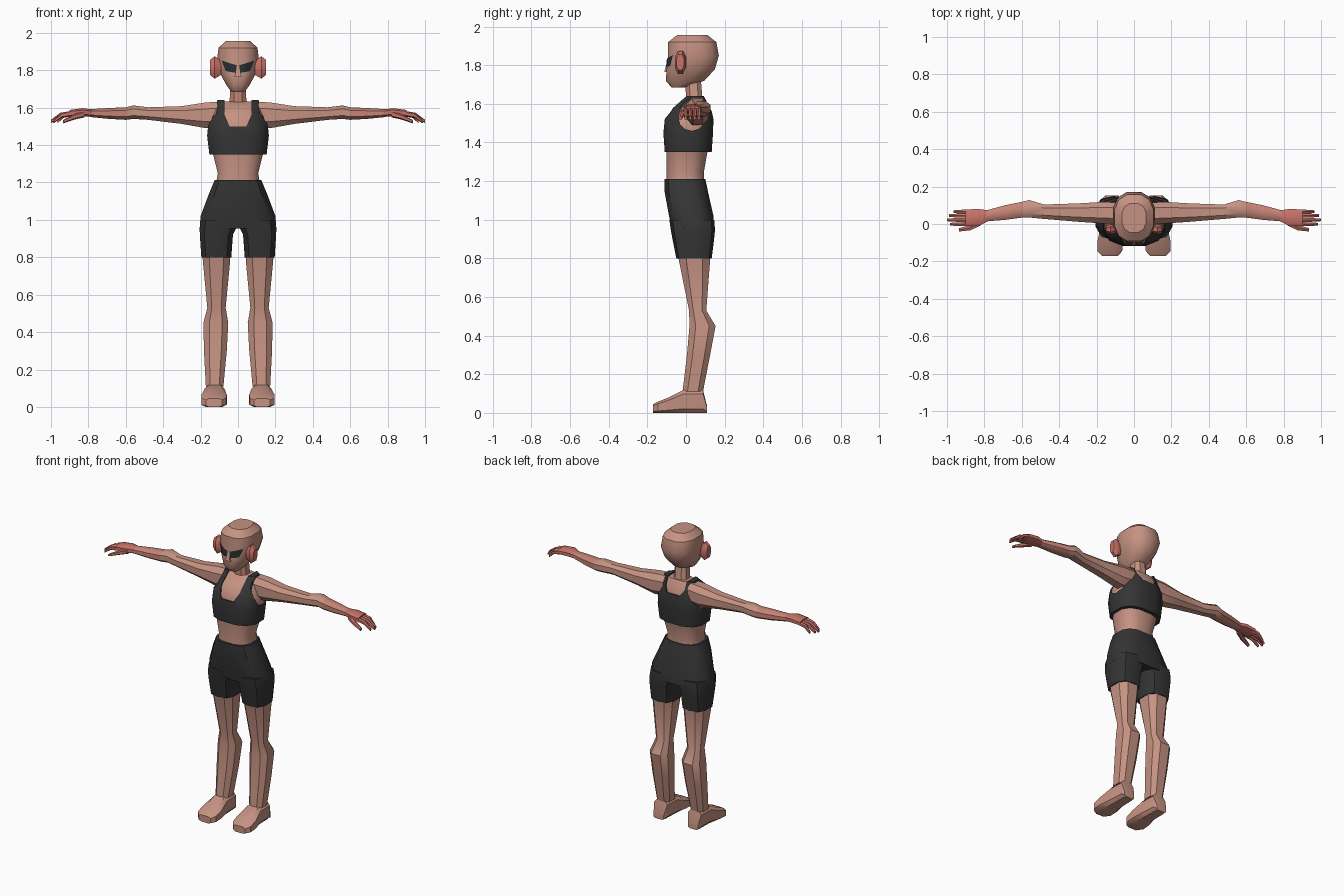
import bpy, bmesh, math
from mathutils import Vector
from mathutils.bvhtree import BVHTree

if "Cube" in bpy.data.objects:
    bpy.data.objects.remove(bpy.data.objects["Cube"])


def material(name, r, g, b):
    m = bpy.data.materials.new(name)
    m.diffuse_color = (r, g, b, 1)
    m.use_nodes = True
    m.node_tree.nodes["Principled BSDF"].inputs["Base Color"].default_value = m.diffuse_color
    return m


SKIN = material("skin", 0.56, 0.29, 0.225)
PINK = material("warm skin", 0.57, 0.23, 0.18)
RED = material("flushed skin", 0.58, 0.17, 0.14)
CLOTH = material("charcoal cloth", 0.035, 0.035, 0.035)
EYE = material("dark eye", 0.022, 0.026, 0.028)


def finish(name, bm, mats, mirror=False, angle=38):
    bmesh.ops.recalc_face_normals(bm, faces=bm.faces)
    me = bpy.data.meshes.new(name)
    bm.to_mesh(me)
    bm.free()
    ob = bpy.data.objects.new(name, me)
    bpy.context.collection.objects.link(ob)
    for m in mats:
        me.materials.append(m)
    bpy.ops.object.select_all(action='DESELECT')
    ob.select_set(True)
    bpy.context.view_layer.objects.active = ob
    bpy.ops.object.shade_smooth_by_angle(angle=math.radians(angle))
    if mirror:
        ob.modifiers.new("mirror", 'MIRROR').use_mirror_merge = False
    return ob


def loft(name, axis, rings, mats, n=8, e=0.8, mirror=False, rule=None, angle=38):
    """Skin rounded sections (position, lo_a, hi_a, lo_b, hi_b) along an axis."""
    bm = bmesh.new()
    ua, ub = [i for i in range(3) if i != axis]
    f = lambda v: math.copysign(abs(v) ** e, v)
    big = f(math.cos(math.pi / n))
    loops = []
    for p, a0, a1, b0, b1 in rings:
        loop = []
        for i in range(n):
            t = 2 * math.pi * (i + 0.5) / n
            co = Vector((0, 0, 0))
            co[axis] = p
            co[ua] = (a0 + a1) / 2 + (a1 - a0) / 2 * f(math.cos(t)) / big
            co[ub] = (b0 + b1) / 2 + (b1 - b0) / 2 * f(math.sin(t)) / big
            loop.append(bm.verts.new(co))
        loops.append(loop)
    for l, m in zip(loops, loops[1:]):
        for i in range(n):
            j = (i + 1) % n
            bm.faces.new((l[i], l[j], m[j], m[i]))
    bm.faces.new(loops[0])
    bm.faces.new(loops[-1])
    bmesh.ops.recalc_face_normals(bm, faces=bm.faces)
    if rule:
        for face in bm.faces:
            face.material_index = rule(face)
    return finish(name, bm, mats, mirror, angle)


def prism(name, axis, outline, lo, hi):
    """Extrude an outline along an axis, used as a cutter."""
    bm = bmesh.new()
    ends = []
    for d in (lo, hi):
        vs = []
        for a, b in outline:
            vs.append(bm.verts.new((d, a, b) if axis == 0 else (a, d, b)))
        ends.append(vs)
    k = len(outline)
    for i in range(k):
        j = (i + 1) % k
        bm.faces.new((ends[0][i], ends[0][j], ends[1][j], ends[1][i]))
    bm.faces.new(ends[0])
    bm.faces.new(ends[1])
    return finish(name, bm, [CLOTH])


def circle(a, b, r, n=12):
    return [(a + r * math.cos(2 * math.pi * i / n), b + r * math.sin(2 * math.pi * i / n))
            for i in range(n)]


# Head, neck and ears
head = loft("head", 2, [
    (1.685, -0.035, 0.035, -0.075, 0.0), (1.72, -0.062, 0.062, -0.105, 0.095),
    (1.78, -0.094, 0.094, -0.1, 0.15), (1.85, -0.113, 0.113, -0.092, 0.17),
    (1.92, -0.104, 0.104, -0.092, 0.157), (1.957, -0.065, 0.065, -0.045, 0.11)],
    [SKIN], n=12)
loft("neck", 2, [(1.58, -0.06, 0.06, 0.0, 0.1), (1.63, -0.045, 0.045, 0.0, 0.085),
                 (1.75, -0.04, 0.04, -0.005, 0.075)], [SKIN, PINK],
     rule=lambda f: 1 if f.normal.y < -0.5 else 0)
loft("ear", 0, [(0.09, -0.045, -0.01, 1.775, 1.85), (0.125, -0.058, 0.0, 1.755, 1.875),
                (0.15, -0.05, -0.01, 1.775, 1.855)], [RED], e=0.9, mirror=True)
loft("nose", 2, [(1.765, -0.02, 0.02, -0.112, -0.08), (1.785, -0.012, 0.012, -0.108, -0.08),
                 (1.82, -0.005, 0.005, -0.096, -0.08)], [SKIN], n=4)

# Eyes: thin patches laid onto the face
tree = BVHTree.FromPolygons([v.co for v in head.data.vertices],
                            [p.vertices for p in head.data.polygons])
corners = [Vector(c) for c in ((0.006, 1.826), (0.088, 1.852), (0.066, 1.796), (0.012, 1.786))]
bm = bmesh.new()
grid = []
for i in range(7):
    u = i / 6
    row = []
    for j in range(4):
        p = corners[0].lerp(corners[1], u).lerp(corners[3].lerp(corners[2], u), j / 3)
        hit = tree.ray_cast(Vector((p.x, -1, p.y)), Vector((0, 1, 0)))[0]
        row.append(bm.verts.new((p.x, hit.y - 0.005, p.y)))
    grid.append(row)
for r, s in zip(grid, grid[1:]):
    for j in range(3):
        bm.faces.new((r[j], s[j], s[j + 1], r[j + 1]))
eye = finish("eye", bm, [EYE], mirror=True)
if eye.data.polygons[0].normal.y > 0:
    eye.data.flip_normals()

# Torso, and the top as a slightly larger shell over it
body = [(1.35, 0.148, -0.105, 0.128), (1.45, 0.16, -0.112, 0.135), (1.52, 0.153, -0.105, 0.137),
        (1.58, 0.125, -0.07, 0.125), (1.635, 0.105, 0.0, 0.095)]


def shell(g):
    return [(z + (g if z > 1.6 else 0), -x - g, x + g, a - g, b + g) for z, x, a, b in body]


loft("torso", 2, [(1.19, -0.118, 0.118, -0.1, 0.095), (1.25, -0.108, 0.108, -0.1, 0.093),
                  (1.345, -0.132, 0.132, -0.1, 0.11)] + shell(-0.003)[1:], [SKIN], n=12, e=0.75)
top = loft("crop_top", 2, shell(0.005), [CLOTH], n=12, e=0.75)
side = [(0.075, 1.75), (0.072, 1.56), (0.045, 1.5)]
neckline = side + [(-x, z) for x, z in reversed(side)]
cutters = [prism("front_neckline", 1, neckline, -0.3, 0.05),
           prism("back_neckline", 1, [(x, max(z, 1.55)) if abs(x) < 0.05 else (x, max(z, 1.59))
                                      for x, z in neckline], 0.04, 0.3)]
for s in (-1, 1):
    cutters.append(prism("armhole", 1, circle(s * 0.2, 1.61, 0.092), -0.3, 0.3))
    cutters.append(prism("underarm", 0, circle(0.03, 1.53, 0.07), s * 0.125, s * 0.3))
for c in cutters:
    c.hide_render = True
    mod = top.modifiers.new("cut", 'BOOLEAN')
    mod.operation, mod.solver, mod.object = 'DIFFERENCE', 'EXACT', c
bpy.ops.object.select_all(action='DESELECT')
bpy.context.view_layer.objects.active = top
top.select_set(True)
for mod in list(top.modifiers):
    bpy.ops.object.modifier_apply(modifier=mod.name)
for c in cutters:
    bpy.data.objects.remove(c)
bpy.ops.object.shade_smooth_by_angle(angle=math.radians(38))

# Shorts
loft("shorts_hips", 2, [(1.212, -0.125, 0.125, -0.112, 0.1), (1.14, -0.155, 0.155, -0.11, 0.115),
                        (1.02, -0.2, 0.2, -0.088, 0.142), (0.955, -0.205, 0.205, -0.075, 0.146)],
     [CLOTH], n=12, e=0.7)
loft("shorts_leg", 2, [(1.0, 0.0, 0.2, -0.082, 0.142), (0.95, 0.012, 0.205, -0.075, 0.146),
                       (0.92, 0.027, 0.204, -0.07, 0.144), (0.8, 0.036, 0.196, -0.047, 0.13)],
     [CLOTH], n=10, e=0.7, mirror=True)

# Legs and feet
loft("leg", 2, [(0.84, 0.04, 0.192, -0.045, 0.126), (0.78, 0.042, 0.188, -0.035, 0.124),
                (0.53, 0.066, 0.164, 0.016, 0.105), (0.45, 0.052, 0.185, 0.018, 0.153),
                (0.3, 0.06, 0.182, 0.005, 0.125), (0.11, 0.078, 0.172, -0.018, 0.088)],
     [SKIN], e=0.75, mirror=True)
loft("foot", 1, [(0.108, 0.09, 0.165, 0.0, 0.04), (0.088, 0.078, 0.174, 0.0, 0.118),
                 (-0.015, 0.072, 0.178, 0.0, 0.118), (-0.09, 0.06, 0.195, 0.0, 0.08),
                 (-0.145, 0.063, 0.195, 0.0, 0.058), (-0.17, 0.085, 0.172, 0.0, 0.045)],
     [SKIN], e=0.5, mirror=True)

# Arms, warming in colour toward the wrist
loft("arm", 0, [(0.09, 0.0, 0.115, 1.5, 1.632), (0.17, 0.003, 0.118, 1.49, 1.628),
                (0.3, 0.012, 0.11, 1.513, 1.608), (0.48, 0.027, 0.104, 1.535, 1.602),
                (0.56, 0.035, 0.128, 1.54, 1.612), (0.6, 0.034, 0.118, 1.535, 1.602),
                (0.69, 0.022, 0.1, 1.54, 1.598), (0.79, 0.014, 0.073, 1.55, 1.592)],
     [SKIN, PINK], mirror=True,
     rule=lambda f: 1 if f.calc_center_median().x > 0.63 else 0)

# Hands with four drooping fingers and a thumb
loft("palm", 0, [(0.78, 0.015, 0.073, 1.551, 1.591), (0.83, -0.01, 0.08, 1.555, 1.597),
                 (0.9, -0.012, 0.078, 1.552, 1.588)], [RED], e=0.7, mirror=True)
for name, y, tip in (("index_finger", -0.001, 0.985), ("middle_finger", 0.022, 1.0),
                     ("ring_finger", 0.045, 0.99), ("little_finger", 0.066, 0.965)):
    mid = (0.88 + tip) / 2 + 0.01
    loft(name, 0, [(0.88, y - 0.011, y + 0.011, 1.557, 1.583),
                   (mid, y - 0.01, y + 0.01, 1.547, 1.571),
                   (tip, y - 0.007, y + 0.007, 1.518, 1.534)], [RED], n=6, mirror=True)
loft("thumb", 0, [(0.82, -0.008, 0.03, 1.55, 1.582), (0.875, -0.034, -0.006, 1.538, 1.564),
                  (0.935, -0.04, -0.022, 1.517, 1.533)], [RED], n=6, mirror=True)
